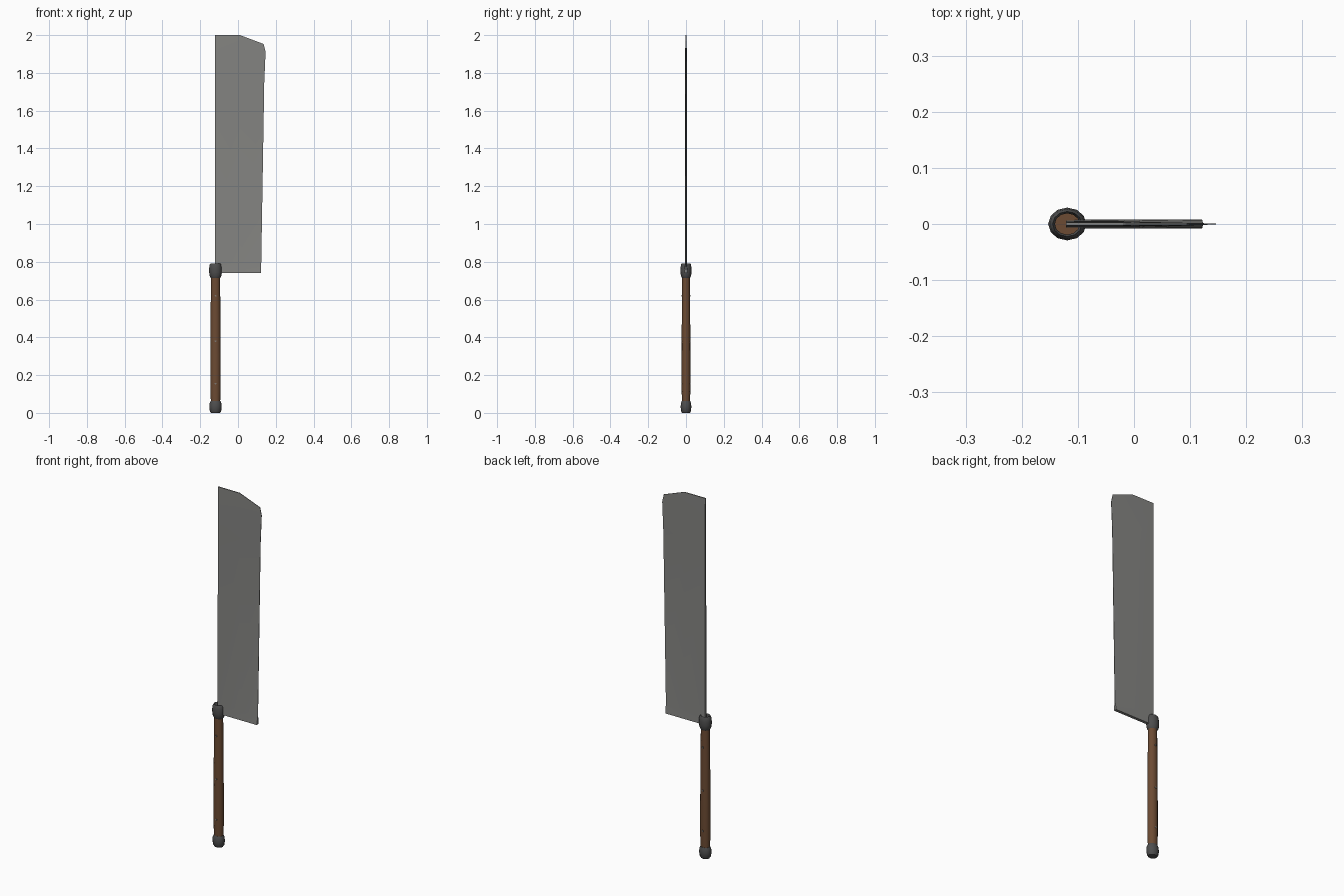
import bpy, bmesh, math
from mathutils import Matrix

cube = bpy.data.objects.get("Cube")
if cube:
    bpy.data.objects.remove(cube)


def material(name, rgb):
    m = bpy.data.materials.new(name)
    m.use_nodes = True
    m.diffuse_color = (*rgb, 1)
    m.node_tree.nodes["Principled BSDF"].inputs["Base Color"].default_value = (*rgb, 1)
    return m


steel = material("blade steel", (0.23, 0.23, 0.22))
iron = material("dark iron", (0.075, 0.075, 0.075))
wood = material("brown wood", (0.15, 0.07, 0.033))
pin_metal = material("pin metal", (0.2, 0.18, 0.16))

AXIS = -0.119  # handle centre line in x


def finish(bm, name, mat, angle=35):
    bmesh.ops.recalc_face_normals(bm, faces=bm.faces)
    mesh = bpy.data.meshes.new(name)
    bm.to_mesh(mesh)
    bm.free()
    mesh.materials.append(mat)
    ob = bpy.data.objects.new(name, mesh)
    bpy.context.collection.objects.link(ob)
    bpy.ops.object.select_all(action='DESELECT')
    ob.select_set(True)
    bpy.context.view_layer.objects.active = ob
    bpy.ops.object.shade_smooth_by_angle(angle=math.radians(angle))
    return ob


def turned(name, profile, mat, sides=12, closed=False):
    """Oval lathe of (radius, z) points; capped, or joined into a ring."""
    bm = bmesh.new()
    rings = []
    for r, z in profile:
        rings.append([bm.verts.new((AXIS + r * math.cos(a), 0.86 * r * math.sin(a), z))
                      for a in (2 * math.pi * i / sides for i in range(sides))])
    pairs = list(zip(rings, rings[1:]))
    if closed:
        pairs.append((rings[-1], rings[0]))
    else:
        bm.faces.new(rings[0])
        bm.faces.new(rings[-1])
    for a, b in pairs:
        for i in range(sides):
            j = (i + 1) % sides
            bm.faces.new((a[i], a[j], b[j], b[i]))
    return finish(bm, name, mat)


# Handle grip, pommel and open collar
turned("handle_grip", [(0.024, 0.04), (0.027, 0.12), (0.027, 0.3), (0.026, 0.5),
                       (0.025, 0.62), (0.023, 0.77)], wood)
turned("pommel", [(0.024, 0.003), (0.030, 0.012), (0.033, 0.035), (0.031, 0.055),
                  (0.026, 0.066)], iron)
turned("collar", [(0.025, 0.715), (0.031, 0.725), (0.034, 0.745), (0.034, 0.765),
                  (0.031, 0.785), (0.026, 0.792), (0.022, 0.785), (0.022, 0.73)],
       iron, closed=True)

# Pins through the grip
for label, z in (("lower", 0.155), ("middle", 0.38), ("upper", 0.62)):
    bm = bmesh.new()
    bmesh.ops.create_cone(bm, cap_ends=True, segments=8, radius1=0.005, radius2=0.005,
                          depth=0.05, matrix=Matrix.Translation((AXIS, 0, z))
                          @ Matrix.Rotation(math.pi / 2, 4, 'X'))
    finish(bm, label + "_pin", pin_metal)

# Blade: rows of (edge x, spine z, middle z, edge z, thickness of spine, middle, edge)
rows = [
    (0.121, 0.74, 0.74, 0.74, 0.008, 0.008, 0.008),
    (0.122, 0.755, 0.755, 0.755, 0.007, 0.008, 0.007),
    (0.123, 0.79, 0.79, 0.79, 0.006, 0.006, 0.001),
    (0.139, 1.75, 1.75, 1.75, 0.005, 0.004, 0.001),
    (0.146, 1.93, 1.92, 1.91, 0.004, 0.003, 0.001),
    (0.136, 2.0, 2.0, 1.953, 0.003, 0.002, 0.001),
]
bm = bmesh.new()
loops = []
for edge, zs, zm, ze, ts, tm, te in rows:
    pts = [(-0.121, zs, ts), (0.01, zm, tm), (edge, ze, te)]
    front = [bm.verts.new((x, -t, z)) for x, z, t in pts]
    back = [bm.verts.new((x, t, z)) for x, z, t in reversed(pts)]
    loops.append(front + back)
for a, b in zip(loops, loops[1:]):
    for i in range(6):
        j = (i + 1) % 6
        bm.faces.new((a[i], a[j], b[j], b[i]))
for loop in (loops[0], loops[-1]):
    for i in range(2):
        bm.faces.new((loop[i], loop[i + 1], loop[4 - i], loop[5 - i]))
finish(bm, "blade", steel)

# Keep the base on the ground
for ob in bpy.context.collection.objects:
    if ob.name == "pommel":
        for v in ob.data.vertices:
            v.co.z = max(0, v.co.z - 0.003)
